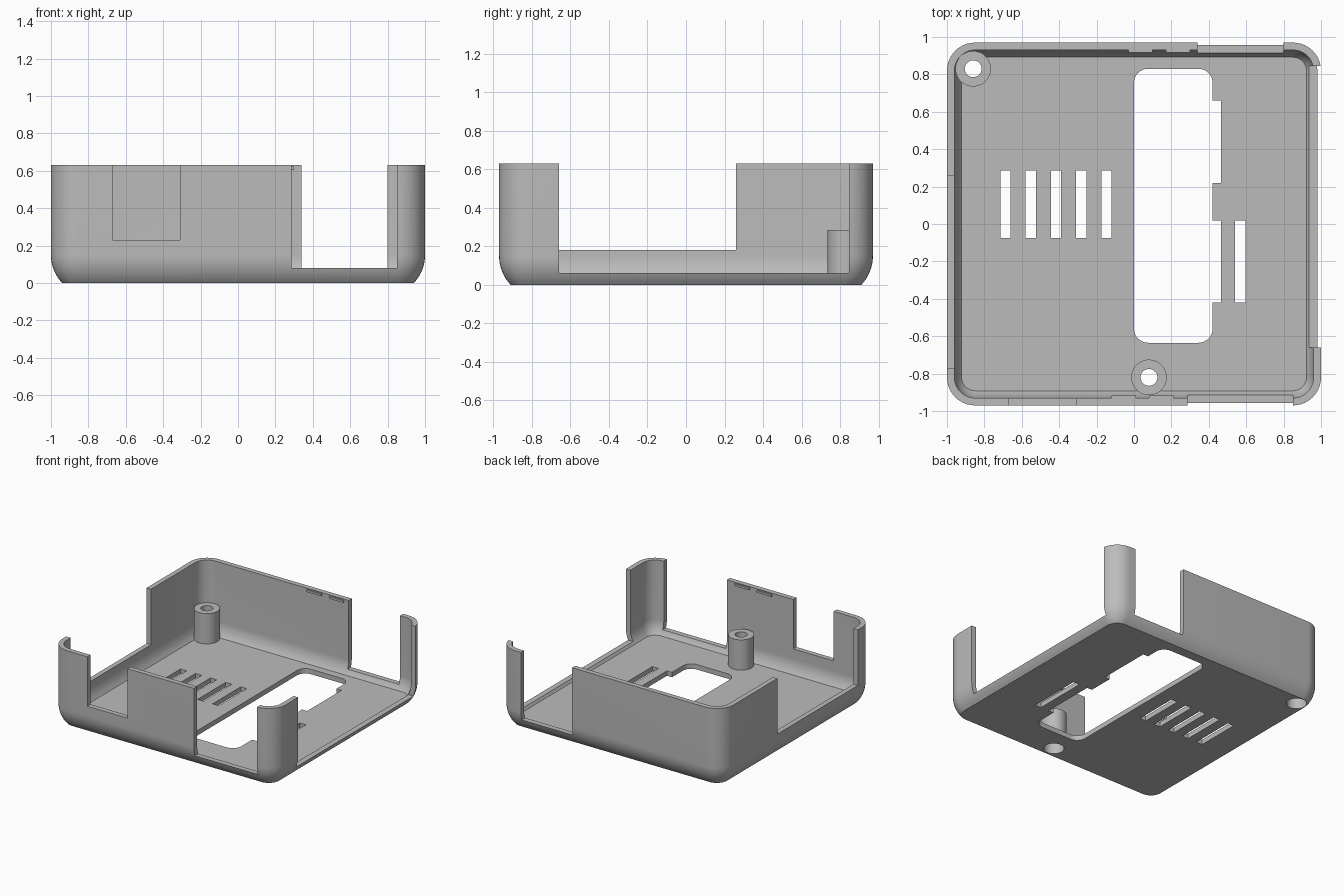
import bpy, bmesh, math

old = bpy.data.objects.get("Cube")
if old:
    bpy.data.objects.remove(old, do_unlink=True)

grey = bpy.data.materials.new("plain grey")
grey.use_nodes = True
COLOUR = (0.5, 0.5, 0.5, 1)
grey.diffuse_color = COLOUR
grey.node_tree.nodes["Principled BSDF"].inputs["Base Color"].default_value = COLOUR

HX, HY, TOP = 1.0, 0.97, 0.63      # half sizes and height of the case
WALL, CORNER = 0.04, 0.15
CURVE, CURVE_Z = 0.2175, 0.15      # rounding between walls and floor


def make_object(name, bm):
    bmesh.ops.recalc_face_normals(bm, faces=bm.faces)
    mesh = bpy.data.meshes.new(name)
    bm.to_mesh(mesh)
    bm.free()
    mesh.materials.append(grey)
    obj = bpy.data.objects.new(name, mesh)
    bpy.context.collection.objects.link(obj)
    return obj


def rounded_rect(x0, x1, y0, y1, r, steps=10):
    pts = []
    corners = ((x1 - r, y1 - r), (x0 + r, y1 - r), (x0 + r, y0 + r), (x1 - r, y0 + r))
    for i, (cx, cy) in enumerate(corners):
        for k in range(steps + 1):
            a = math.pi / 2 * (i + k / steps)
            pts.append((cx + r * math.cos(a), cy + r * math.sin(a)))
    return pts


def loft(name, levels):
    """Skin a stack of (outline, z) levels and cap both ends."""
    bm = bmesh.new()
    rings = [[bm.verts.new((x, y, z)) for x, y in pts] for pts, z in levels]
    n = len(rings[0])
    for a, b in zip(rings, rings[1:]):
        for i in range(n):
            j = (i + 1) % n
            bm.faces.new((a[i], a[j], b[j], b[i]))
    bm.faces.new(rings[0][::-1])
    bm.faces.new(rings[-1])
    return make_object(name, bm)


def box(name, x0, x1, y0, y1, z0, z1):
    rect = [(x0, y0), (x1, y0), (x1, y1), (x0, y1)]
    return loft(name, [(rect, z0), (rect, z1)])


def cylinder(name, x, y, r, z0, z1):
    ring = [(x + r * math.cos(math.tau * i / 48), y + r * math.sin(math.tau * i / 48))
            for i in range(48)]
    return loft(name, [(ring, z0), (ring, z1)])


def combine(target, tool, operation):
    mod = target.modifiers.new(operation.lower(), 'BOOLEAN')
    mod.operation, mod.solver, mod.object = operation, 'EXACT', tool
    bpy.context.view_layer.objects.active = target
    bpy.ops.object.modifier_apply(modifier=mod.name)
    bpy.data.objects.remove(tool, do_unlink=True)


def outline(offset):
    return rounded_rect(-HX + offset, HX - offset, -HY + offset, HY - offset, CORNER - offset)


def wall_level(radius, z):
    return outline(CURVE - math.sqrt(radius ** 2 - (CURVE_Z - z) ** 2)), z


# Open tray: outer skin up, inner skin down to the floor
STEPS = 10
outer = [wall_level(CURVE, CURVE_Z * i / STEPS) for i in range(STEPS + 1)]
inner = [wall_level(CURVE - WALL, CURVE_Z - (CURVE_Z - WALL) * i / STEPS)
         for i in range(STEPS + 1)]
case = loft("case_tray", outer + [(outline(0), TOP), (outline(WALL), TOP)] + inner)

# Screw bosses with through hole and wider bore underneath
bosses = ((-0.86, 0.83), (0.08, -0.82))
for x, y in bosses:
    combine(case, cylinder("boss", x, y, 0.095, 0.025, 0.285), 'UNION')
for x, y in bosses:
    combine(case, cylinder("screw_hole", x, y, 0.045, -0.1, 0.4), 'DIFFERENCE')
    combine(case, cylinder("screw_bore", x, y, 0.075, -0.1, 0.2), 'DIFFERENCE')

# Wall cutouts: x range, y range, sill height
for x0, x1, y0, y1, sill in (
        (0.285, 0.85, -1.1, -0.85, 0.08),     # front opening
        (-0.67, -0.31, -1.1, -0.85, 0.23),    # front notch
        (0.34, 0.80, 0.85, 1.1, 0.08),        # back opening
        (0.85, 1.1, -0.66, 0.845, 0.06),      # right opening
        (-1.1, -0.9, -0.77, 0.26, 0.18)):     # left notch
    combine(case, box("wall_cutter", x0, x1, y0, y1, sill, 1), 'DIFFERENCE')

# Floor opening with two side steps, a slot beside it and the vents
opening = rounded_rect(0, 0.42, -0.635, 0.83, 0.075)
combine(case, loft("opening_cutter", [(opening, -0.1), (opening, 0.1)]), 'DIFFERENCE')
slots = [(0.3, 0.465, 0.22, 0.66), (0.3, 0.465, -0.42, 0.02), (0.54, 0.595, -0.42, 0.02)]
slots += [(-0.715 + 0.135 * i, -0.66 + 0.135 * i, -0.075, 0.285) for i in range(5)]
for x0, x1, y0, y1 in slots:
    combine(case, box("slot_cutter", x0, x1, y0, y1, -0.1, 0.1), 'DIFFERENCE')

# Small snap ridges inside the front and back walls
for name, side, starts in (("front", -1, (-0.12, 0.08)), ("back", 1, (-0.03, 0.17))):
    y0, y1 = sorted((side * 0.918, side * 0.935))
    for i, x in enumerate(starts):
        box(f"{name}_snap_ridge_{i + 1}", x, x + 0.13, y0, y1, 0.605, 0.622)

# Smooth rounded surfaces, crisp cut edges
bpy.ops.object.select_all(action='DESELECT')
case.select_set(True)
bpy.context.view_layer.objects.active = case
bpy.ops.object.shade_smooth_by_angle(angle=math.radians(30))
